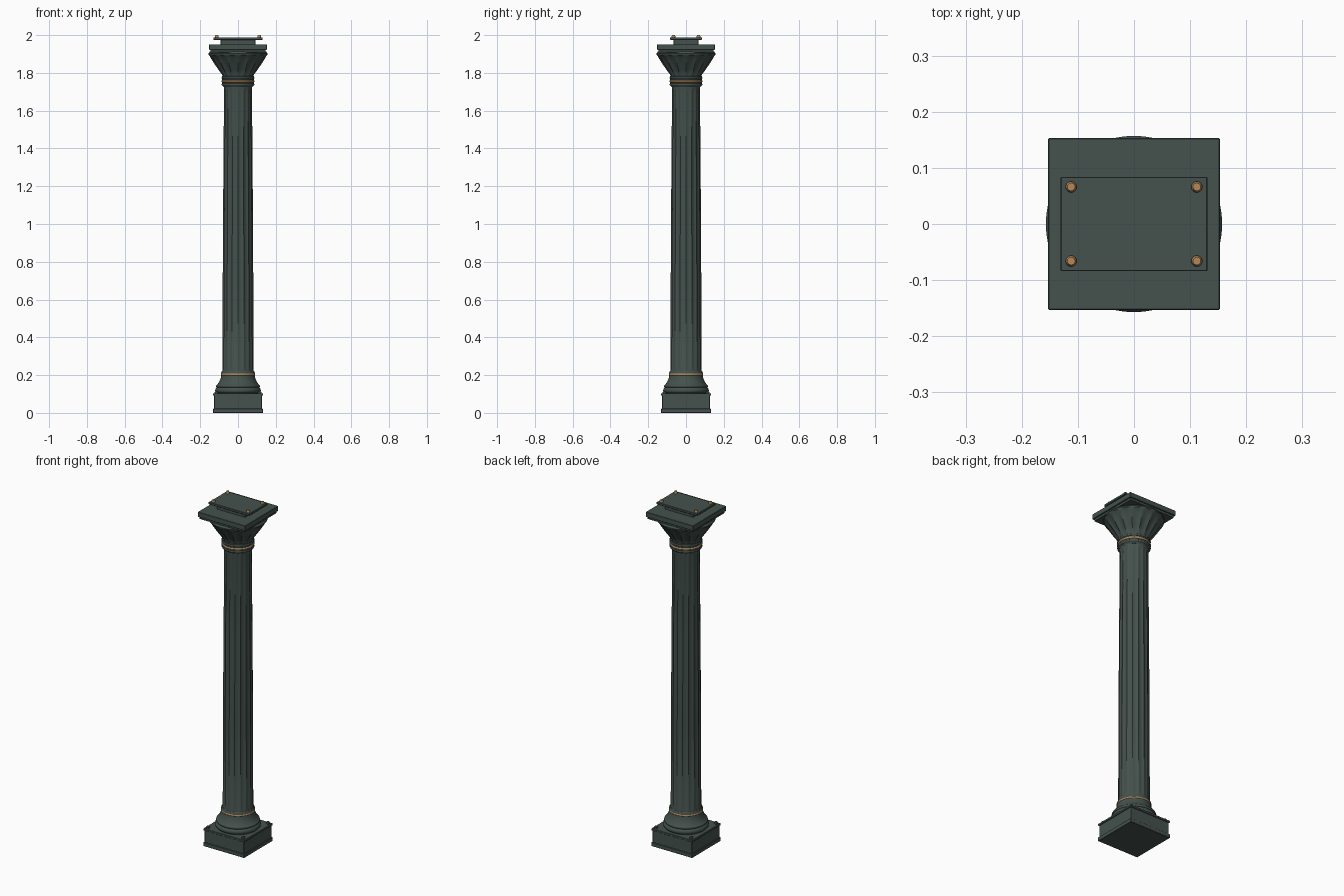
import bpy
import bmesh
from math import cos, sin, pi, radians

if "Cube" in bpy.data.objects:
    bpy.data.objects.remove(bpy.data.objects["Cube"])


def material(name, color):
    m = bpy.data.materials.new(name)
    m.use_nodes = True
    m.diffuse_color = color
    m.node_tree.nodes["Principled BSDF"].inputs["Base Color"].default_value = color
    return m


iron = material("dark green iron", (0.058, 0.083, 0.073, 1))
brass = material("aged brass", (0.45, 0.25, 0.10, 1))


def finish(name, bm, mat, smooth=True):
    bmesh.ops.recalc_face_normals(bm, faces=bm.faces)
    mesh = bpy.data.meshes.new(name)
    bm.to_mesh(mesh)
    bm.free()
    mesh.materials.append(mat)
    ob = bpy.data.objects.new(name, mesh)
    bpy.context.collection.objects.link(ob)
    if smooth:
        bpy.ops.object.select_all(action="DESELECT")
        ob.select_set(True)
        bpy.context.view_layer.objects.active = ob
        bpy.ops.object.shade_smooth_by_angle(angle=radians(35))
    return ob


def box(name, hx, hy, z0, z1, bevel=0.0015):
    bm = bmesh.new()
    bmesh.ops.create_cube(bm, size=1)
    for v in bm.verts:
        v.co = (v.co.x * 2 * hx, v.co.y * 2 * hy, z0 + (v.co.z + 0.5) * (z1 - z0))
    bmesh.ops.bevel(bm, geom=bm.edges[:], offset=bevel, segments=1, affect="EDGES")
    return finish(name, bm, iron, False)


def lathe(name, profile, mat=iron, steps=64, groove=None, center=(0, 0)):
    """Spin (radius, z) points; groove(angle) scales each point's optional depth."""
    bm = bmesh.new()
    rings = []
    for r, z, *depth in profile:
        ring = []
        for i in range(steps):
            a = 2 * pi * i / steps
            rad = r - (depth[0] * groove(a) if depth else 0)
            ring.append(bm.verts.new((center[0] + rad * cos(a), center[1] + rad * sin(a), z)))
        rings.append(ring)
    for lo, hi in zip(rings, rings[1:]):
        for i in range(steps):
            j = (i + 1) % steps
            bm.faces.new((lo[i], lo[j], hi[j], hi[i]))
    bm.faces.new(rings[0])
    bm.faces.new(rings[-1])
    return finish(name, bm, mat)


def bead(name, r, z, tube, mat=iron):
    arc = [-pi / 2 + pi * k / 8 for k in range(9)]
    return lathe(name, [(r - tube + tube * cos(a), z + tube * sin(a)) for a in arc], mat)


def flute(a):
    return abs(sin(a * 8))


# Square plinth
box("plinth_foot", 0.132, 0.132, 0, 0.022)
box("plinth_block", 0.127, 0.127, 0.02, 0.094)
box("plinth_cap", 0.132, 0.132, 0.091, 0.103)

# Moulded round base
bead("base_lower_torus", 0.121, 0.119, 0.017)
bead("base_upper_torus", 0.116, 0.142, 0.009)
lathe("base_scotia", [(0.112, 0.10), (0.112, 0.148), (0.106, 0.155), (0.098, 0.168),
                      (0.092, 0.182), (0.089, 0.197)])
bead("lower_brass_ring", 0.091, 0.203, 0.006, brass)
lathe("shaft_foot_collar", [(0.089, 0.19), (0.089, 0.212), (0.084, 0.222)])

# Fluted tapering shaft
lathe("fluted_shaft", [(0.083, 0.205, 0), (0.083, 0.225, 0), (0.082, 0.24, 0.005),
                       (0.081, 0.7, 0.005), (0.078, 1.2, 0.005), (0.074, 1.70, 0.005),
                       (0.075, 1.72, 0), (0.076, 1.74, 0)], steps=128, groove=flute)

# Neck with brass ring
lathe("neck_collar", [(0.076, 1.725), (0.084, 1.735), (0.084, 1.782), (0.078, 1.786)])
bead("neck_lower_bead", 0.087, 1.738, 0.006)
bead("upper_brass_ring", 0.088, 1.756, 0.006, brass)
bead("neck_upper_bead", 0.087, 1.773, 0.006)

# Flared ribbed capital
lathe("flared_capital", [(0.080, 1.775, 0), (0.084, 1.79, 0.004), (0.102, 1.815, 0.007),
                         (0.121, 1.842, 0.009), (0.139, 1.870, 0.007), (0.150, 1.889, 0.002),
                         (0.156, 1.896, 0), (0.157, 1.902, 0), (0.150, 1.912, 0)],
      steps=128, groove=flute)

# Square abacus and top bearing plate
box("abacus_lower", 0.146, 0.146, 1.909, 1.926)
box("abacus_upper", 0.153, 0.153, 1.922, 1.951)
box("bearing_block", 0.092, 0.065, 1.948, 1.978)
box("bearing_plate", 0.131, 0.084, 1.975, 1.988)

# Corner bolts on the bearing plate and on the plinth
for sx, side in ((-1, "right"), (1, "left")):
    for sy, end in ((-1, "front"), (1, "back")):
        lathe(f"plate_bolt_{end}_{side}", [(0.010, 1.986), (0.010, 1.994), (0.007, 2.0)],
              brass, 12, center=(sx * 0.112, sy * 0.066))
        lathe(f"plinth_stud_{end}_{side}", [(0.010, 0.10), (0.010, 0.110), (0.006, 0.115)],
              iron, 12, center=(sx * 0.114, sy * 0.114))
